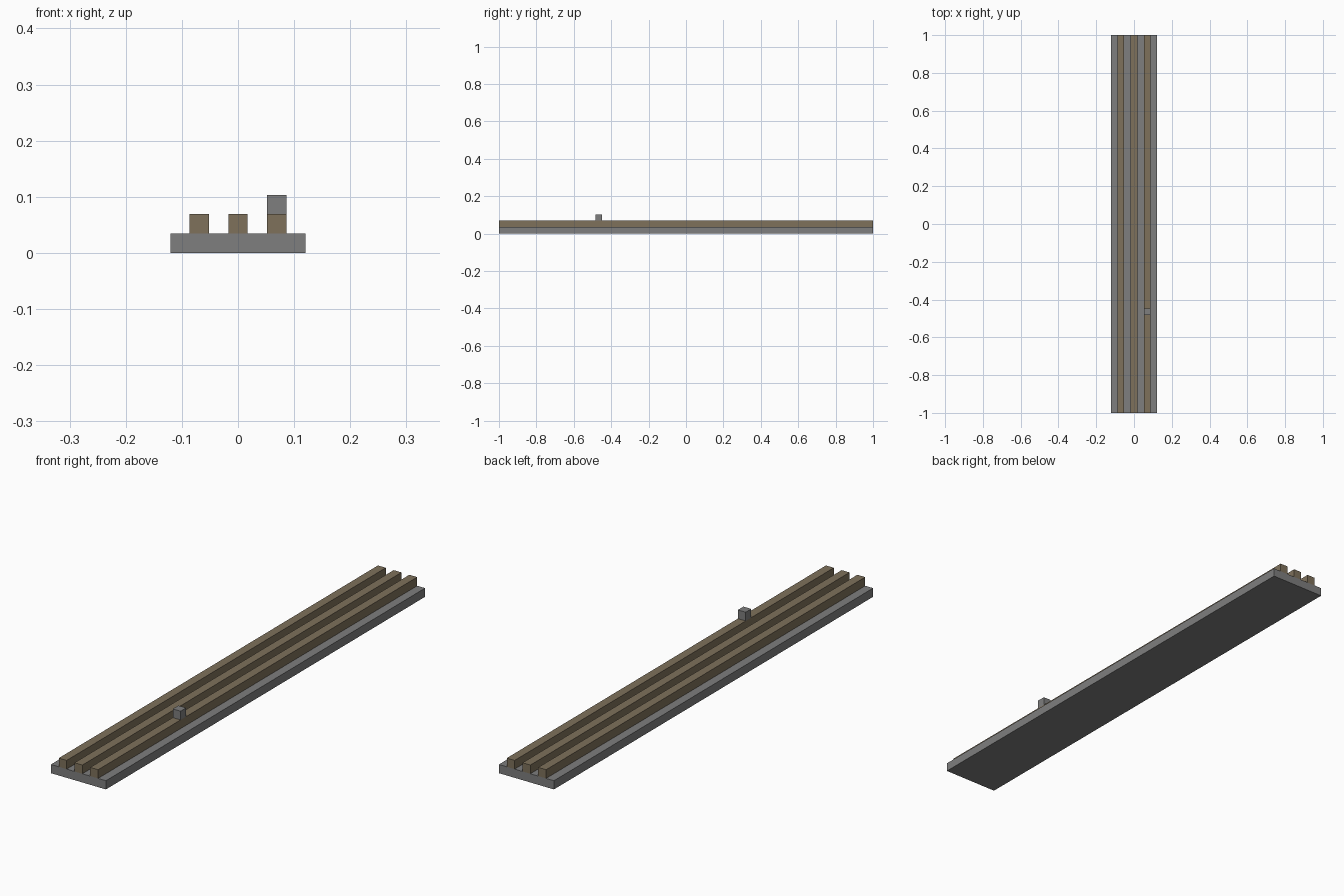
import bpy
import bmesh
from mathutils import Vector

default = bpy.data.objects.get("Cube")
if default:
    bpy.data.objects.remove(default, do_unlink=True)

U = 2 / 58  # one module: the rail width and height


def make_material(name, rgb):
    mat = bpy.data.materials.new(name)
    mat.use_nodes = True
    color = (*rgb, 1)
    mat.diffuse_color = color
    mat.node_tree.nodes["Principled BSDF"].inputs["Base Color"].default_value = color
    return mat


def box(name, size, base_center, mat):
    """Box sized in modules, standing on base_center."""
    bm = bmesh.new()
    bmesh.ops.create_cube(bm, size=U)
    bmesh.ops.scale(bm, vec=size, verts=bm.verts)
    shift = Vector(base_center) + Vector((0, 0, size[2] / 2))
    bmesh.ops.translate(bm, vec=shift * U, verts=bm.verts)
    mesh = bpy.data.meshes.new(name)
    bm.to_mesh(mesh)
    bm.free()
    mesh.materials.append(mat)
    obj = bpy.data.objects.new(name, mesh)
    bpy.context.collection.objects.link(obj)
    return obj


grey = make_material("grey", (0.21, 0.21, 0.21))
brown = make_material("brown", (0.21, 0.165, 0.105))

# Long flat base
box("base", (7, 58, 1), (0, 0, 0), grey)

# Three parallel rails
for side, x in (("right", -2), ("middle", 0), ("left", 2)):
    box(side + "_rail", (1, 58, 1), (x, 0, 1), brown)

# Small block on the left rail
box("block", (1, 1, 1), (2, -13.5, 2), grey)
